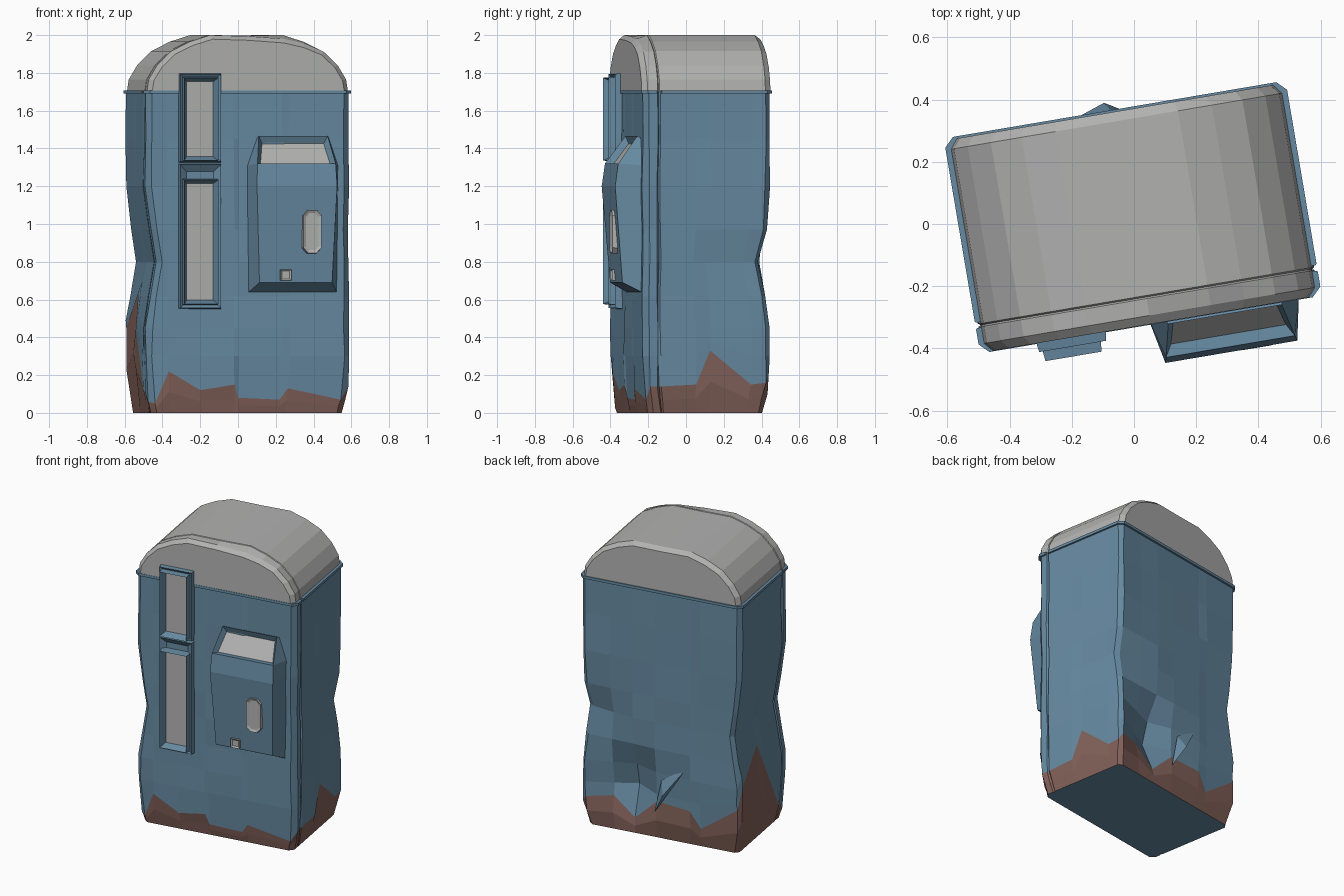
import bpy, bmesh, math, random
from mathutils import Matrix, Vector

if "Cube" in bpy.data.objects:
    bpy.data.objects.remove(bpy.data.objects["Cube"])

random.seed(4)
TURN = Matrix.Rotation(math.radians(9.6), 4, 'Z')   # the machine stands slightly turned


def material(name, rgb):
    m = bpy.data.materials.new(name)
    m.diffuse_color = (*rgb, 1)
    m.use_nodes = True
    m.node_tree.nodes["Principled BSDF"].inputs["Base Color"].default_value = m.diffuse_color
    return m


BLUE = material("faded_blue", (0.135, 0.255, 0.36))
GREY = material("light_grey", (0.44, 0.445, 0.435))
RUST = material("rust_brown", (0.235, 0.125, 0.105))
MATS = [BLUE, GREY, RUST]


def finish(name, bm):
    bmesh.ops.recalc_face_normals(bm, faces=bm.faces)
    me = bpy.data.meshes.new(name)
    bm.to_mesh(me)
    bm.free()
    for m in MATS:
        me.materials.append(m)
    me.transform(TURN)
    ob = bpy.data.objects.new(name, me)
    bpy.context.collection.objects.link(ob)
    return ob


def loft(rings, mat_of=lambda k, i: 0):
    """Closed rings joined by quads and capped at both ends."""
    bm = bmesh.new()
    vs = [[bm.verts.new(p) for p in r] for r in rings]
    n = len(rings[0])
    for k in range(len(rings) - 1):
        for i in range(n):
            j = (i + 1) % n
            f = bm.faces.new((vs[k][i], vs[k][j], vs[k + 1][j], vs[k + 1][i]))
            f.material_index = mat_of(k, i)
    for end in (vs[0], vs[-1]):
        bm.faces.new(end).material_index = mat_of(0 if end is vs[0] else len(rings), 0)
    bmesh.ops.recalc_face_normals(bm, faces=bm.faces)
    return bm


def sink(bm, face, border, depth, mat):
    """Inset one face and push it in (or out)."""
    bmesh.ops.inset_individual(bm, faces=[face], thickness=border, depth=0)
    n = face.normal.copy()
    for v in face.verts:
        v.co -= n * depth
    face.material_index = mat


def plate(name, outline, vb, vf, border, depth, outer, inner, taper=0.0):
    """Plate on the front with a sunken or raised middle; outline is (u, z)."""
    cu = sum(p[0] for p in outline) / len(outline)
    cz = sum(p[1] for p in outline) / len(outline)
    front = [(u - math.copysign(taper, u - cu), vf, z - math.copysign(taper, z - cz))
             for u, z in outline]
    bm = loft([[(u, vb, z) for u, z in outline], front], lambda k, i: outer)
    face = min(bm.faces, key=lambda f: f.calc_center_median().y)
    sink(bm, face, border, depth, inner)
    return finish(name, bm)


def rect(u0, u1, z0, z1):
    return [(u0, z0), (u1, z0), (u1, z1), (u0, z1)]


# --- Cabinet body: outline points carry the height of the rust edge ---
F, B, S = -0.32, 0.36, 0.545
outline = [(-.515, F, .05), (-.43, F, .22), (-.255, F, .12), (-.075, F, .15), (-.05, F, .08),
           (.18, F, .07), (.22, F, .13), (.515, F, .07),
           (S, -.29, .14), (S, -.245, .14), (S - .012, -.238, .14), (S, -.23, .14),
           (S, -.04, .15), (S, .04, .33), (S, .26, .15), (S, .335, .16),
           (.52, B, .2), (.35, B, .22), (.2, B, .1), (.04, B, .25), (-.2, B, .24),
           (-.27, B, .13), (-.52, B, .31),
           (-S, .335, .45), (-S, .08, .64), (-S, 0, .45), (-S, -.2, .12), (-S, -.23, .11),
           (-S + .012, -.238, .11), (-S, -.245, .1), (-S, -.29, .06)]


def hat(x, r):
    return max(0.0, 1 - abs(x) / r)


def dented(u, v, z):
    tuck = max(0, .15 - z) * .22                       # bottom edge pulls in
    nu, nv = u * (1 - tuck / S), v * (1 - tuck / .34)
    nu += .055 * hat(z - .8, .32) * (u < -.5)           # left side crease
    corner = hat(z - .78, .25) * hat(u - .54, .35) * hat(v - .36, .5)
    nu -= .03 * corner
    nv -= .065 * corner                                # back right corner dent
    if v > .3:
        nv -= .15 * hat(z - .33, .3) * hat(u - .23, .24)   # crumpled hole at the back
    if 0.02 < z < 1.6:
        nu += random.uniform(-.004, .004)
        nv += random.uniform(-.004, .004)
    return nu, nv, z


levels = [.3, .45, .62, .8, .97, 1.2, 1.45, 1.7]
rings = [[dented(u, v, 0) for u, v, r in outline],
         [dented(u, v, r * .5) for u, v, r in outline],
         [dented(u, v, r) for u, v, r in outline]]
for k, zl in enumerate(levels):
    rings.append([dented(u, v, max(zl, r + .04 * (k + 1))) for u, v, r in outline])
bm = loft(rings, lambda k, i: 2 if k < 2 else 0)
min(bm.faces, key=lambda f: f.calc_center_median().z).material_index = 0
finish("cabinet_body", bm)

# Bent metal flap beside the back dent
bm = bmesh.new()
a, b, c, d = [bm.verts.new(p) for p in
              ((.05, .352, .18), (.0, .352, .41), (-.17, .352, .52), (-.03, .40, .33))]
for f in ((a, b, d), (b, c, d), (c, a, d), (a, c, b)):
    bm.faces.new(f)
finish("torn_flap", bm)

# --- Rounded top ---
half = [(.54, 1.70), (.53, 1.765), (.485, 1.84), (.41, 1.915), (.31, 1.965), (.2, 2.0)]
arch = half + [(.0, 1.998)] + [(-u, z) for u, z in reversed(half)]
rings = []
for v, s in ((-.326, .045), (-.298, 0), (-.243, 0), (-.238, .012), (-.233, 0),
             (.05, 0), (.335, 0), (.366, .045)):
    ring = []
    for u, z in arch:
        sag = .02 * hat(u - .2, .25) * (v < -.29) if z > 1.9 else 0
        ring.append((u * (1 - s), v, 1.7 + (z - 1.7) * (1 - s * 1.6) - sag))
    rings.append(ring)
finish("rounded_top", loft(rings, lambda k, i: 1))


# --- Thin rim where the top meets the cabinet, split at the door seam ---
def rim(name, v0, v1, c0, c1):
    w = .557
    pts = [(-w + c0, v0), (w - c0, v0), (w, v0 + c0), (w, v1 - c1),
           (w - c1, v1), (-w + c1, v1), (-w, v1 - c1), (-w, v0 + c0)]
    finish(name, loft([[(u, v, z) for u, v in pts] for z in (1.69, 1.708)]))


rim("cabinet_rim", -.228, .373, .004, .03)
rim("door_rim", -.328, -.246, .03, .004)

# --- Two tall display windows, each a base surround with a raised frame ---
for name, z0, z1, f0, f1 in (("upper_window", 1.325, 1.8, 1.33, 1.78),
                             ("lower_window", .55, 1.32, .57, 1.24)):
    plate(name + "_surround", rect(-.375, -.145, z0, z1), -.31, -.355, .05, .025, 0, 0, .006)
    plate(name + "_frame", rect(-.36, -.165, f0, f1), -.325, -.387, .029, .047, 0, 1, .006)

# --- Dispenser box with a sloping slot ---
rings = []
for zb, zf, vf, wb, wf in ((.635, .69, -.415, .24, .195), (1.2, 1.2, -.457, .245, .215),
                           (1.31, 1.32, -.44, .245, .21), (1.455, 1.465, -.335, .195, .185)):
    rings.append([(.24 - wb, -.31, zb), (.24 - wf, vf, zf), (.24 + wf, vf, zf), (.24 + wb, -.31, zb)])
bm = loft(rings)
slot = [f for f in bm.faces if f.normal.y < -.5 and f.calc_center_median().z > 1.33
        and abs(f.normal.x) < .1][0]
sink(bm, slot, .03, .035, 1)
finish("dispenser_box", bm)

# Latch plate and coin slot on the box
w, h = .053, .118
latch = [(.322 + a * w, .96 + b * h) for a, b in
         ((-.5, -1), (.5, -1), (1, -.75), (1, .75), (.5, 1), (-.5, 1), (-1, .75), (-1, -.75))]
plate("latch_plate", latch, -.42, -.458, .017, .008, 1, 1, .004)
plate("coin_slot", rect(.155, .215, .7, .76), -.4, -.434, .014, .008, 1, 1)
